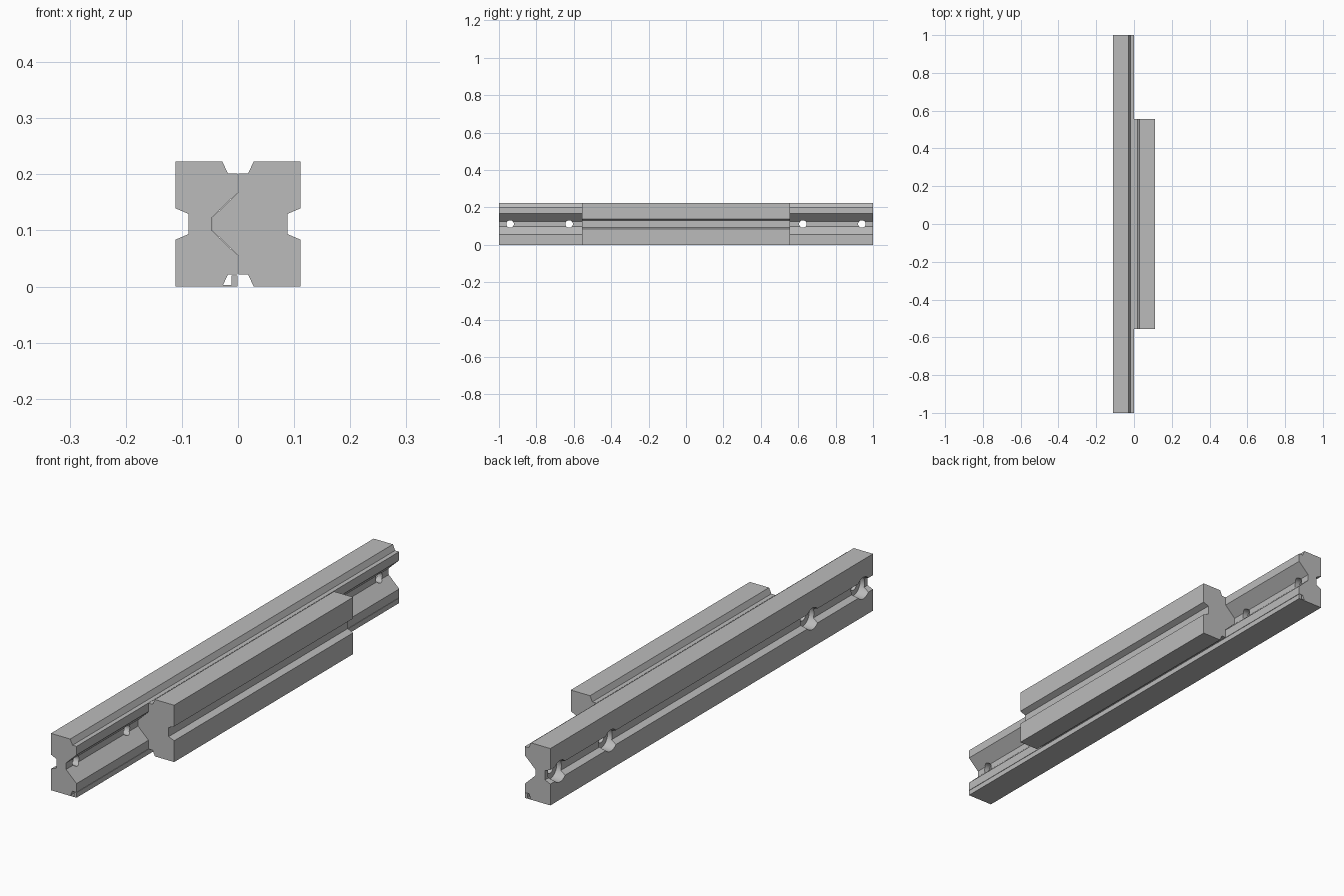
import bpy, bmesh, math

if "Cube" in bpy.data.objects:
    bpy.data.objects.remove(bpy.data.objects["Cube"], do_unlink=True)

steel = bpy.data.materials.new("steel grey")
steel.use_nodes = True
GREY = (0.5, 0.5, 0.5, 1)
steel.diffuse_color = GREY
steel.node_tree.nodes["Principled BSDF"].inputs["Base Color"].default_value = GREY


def finish(bm, name):
    bmesh.ops.recalc_face_normals(bm, faces=bm.faces)
    mesh = bpy.data.meshes.new(name)
    bm.to_mesh(mesh)
    bm.free()
    mesh.materials.append(steel)
    obj = bpy.data.objects.new(name, mesh)
    bpy.context.collection.objects.link(obj)
    return obj


def extrude_profile(name, points, half_length):
    """Sweep an x-z outline along y."""
    bm = bmesh.new()
    face = bm.faces.new([bm.verts.new((x, -half_length, z)) for x, z in points])
    out = bmesh.ops.extrude_face_region(bm, geom=[face])
    verts = [v for v in out["geom"] if isinstance(v, bmesh.types.BMVert)]
    bmesh.ops.translate(bm, verts=verts, vec=(0, 2 * half_length, 0))
    return finish(bm, name)


def cylinder_x(name, radius, x0, x1, y, z):
    """Hidden cutter lying along x."""
    bpy.ops.mesh.primitive_cylinder_add(
        vertices=32, radius=radius, depth=x1 - x0,
        location=((x0 + x1) / 2, y, z), rotation=(0, math.pi / 2, 0))
    obj = bpy.context.object
    obj.name = name
    obj.hide_render = True
    return obj


H, MID, W = 0.223, 0.1115, 0.1115

# Upper half outlines (x, height above the middle), mirrored for the lower half
outer = [(0.018, 0.09), (0.028, MID), (W, MID), (W, 0.028), (0.088, 0.018)]
vee = [(-0.046, 0.0125), (-0.0005, 0.056), (-0.0005, 0.09)]


def both_halves(upper):
    return ([(x, MID + d) for x, d in upper]
            + [(x, MID - d) for x, d in reversed(upper)])


# Long rail with a vee channel, short slider with the matching nose
rail = extrude_profile(
    "rail", both_halves(vee + [(-x, d) for x, d in outer]), 1.0)
slider = extrude_profile(
    "slider", both_halves([(x + 0.001, d) for x, d in vee] + outer), 0.555)

# Thin angle strip closing the rail's lower groove
extrude_profile("groove_strip", [
    (-0.029, 0), (-0.0005, 0), (-0.0005, 0.02), (-0.012, 0.02),
    (-0.012, 0.0025), (-0.029, 0.0025)], 1.0)

# Counterbored mounting holes
cutters = []
for y in (-0.94, -0.625, 0.625, 0.94):
    cutters.append(cylinder_x("hole_cutter", 0.02, -0.2, 0.05, y, MID))
    cutters.append(cylinder_x("counterbore_cutter", 0.042, -0.2, -0.068, y, MID))
for cutter in cutters:
    mod = rail.modifiers.new("mounting_hole", 'BOOLEAN')
    mod.operation = 'DIFFERENCE'
    mod.solver = 'EXACT'
    mod.object = cutter

# Bake the cuts and drop the cutters
bpy.context.view_layer.objects.active = rail
for mod in list(rail.modifiers):
    bpy.ops.object.modifier_apply(modifier=mod.name)
for cutter in cutters:
    bpy.data.objects.remove(cutter, do_unlink=True)

# Smooth bore walls, crisp profile edges
bpy.ops.object.select_all(action='DESELECT')
rail.select_set(True)
bpy.ops.object.shade_smooth_by_angle(angle=math.radians(20))
